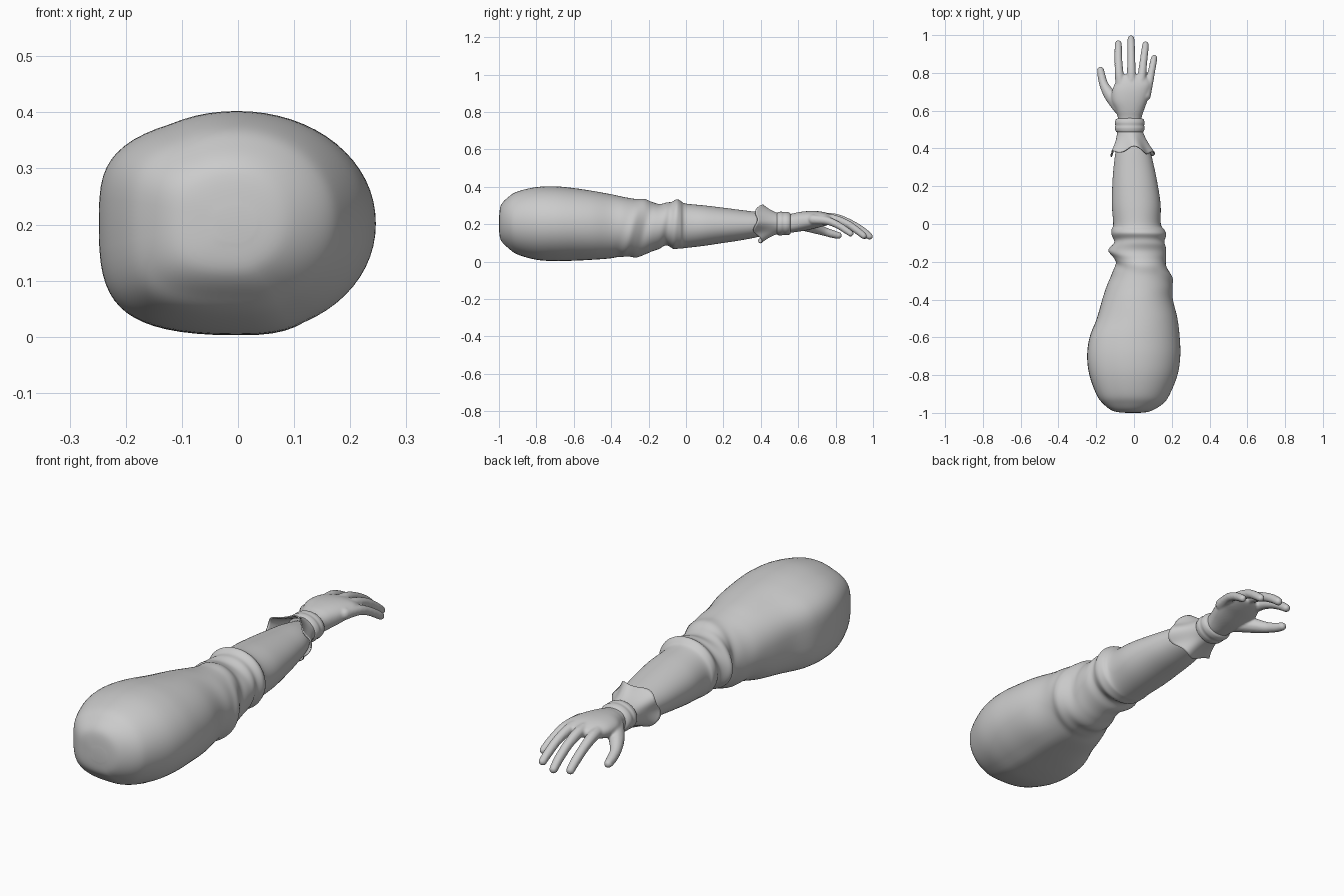
import bpy, bmesh, math
from mathutils import Vector


def spline(rows, steps):
    # uniform Catmull-Rom through rows of numbers
    out = []
    for i in range(len(rows) - 1):
        p = [rows[max(0, min(len(rows) - 1, i + k))] for k in (-1, 0, 1, 2)]
        for s in range(steps):
            t = s / steps
            out.append([0.5 * (2 * b + (c - a) * t + (2 * a - 5 * b + 4 * c - d) * t * t
                               + (3 * b - a - 3 * c + d) * t ** 3) for a, b, c, d in zip(*p)])
    return out + [list(rows[-1])]


def skin(bm, rings, caps=True):
    vs = [[bm.verts.new(p) for p in ring] for ring in rings]
    n = len(vs[0])
    for a, b in zip(vs, vs[1:]):
        for j in range(n):
            k = (j + 1) % n
            bm.faces.new((a[j], a[k], b[k], b[j]))
    if caps:
        bm.faces.new(vs[0][::-1])
        bm.faces.new(vs[-1])


def loft(bm, stations, n=64, steps=6, power=lambda t, y: 2.0, fold=lambda t, y: 0.0):
    # each station: y, left x, right x, bottom z, top z
    rings = []
    for y, x0, x1, z0, z1 in spline(stations, steps):
        ring = []
        for j in range(n):
            t = math.tau * j / n
            c, s, e = math.cos(t), math.sin(t), 2 / power(t, y)
            f = fold(t, y)
            ring.append(((x0 + x1) / 2 + ((x1 - x0) / 2 + f) * math.copysign(abs(c) ** e, c), y,
                         (z0 + z1) / 2 + ((z1 - z0) / 2 + f) * math.copysign(abs(s) ** e, s)))
        rings.append(ring)
    skin(bm, rings)


def finish(name, bm):
    bmesh.ops.recalc_face_normals(bm, faces=bm.faces)
    me = bpy.data.meshes.new(name)
    bm.to_mesh(me)
    bm.free()
    for p in me.polygons:
        p.use_smooth = True
    ob = bpy.data.objects.new(name, me)
    bpy.context.collection.objects.link(ob)
    return ob


# sleeve: puffed shoulder, gathered elbow, tapering forearm
def puff_power(t, y):
    fade = max(0, min(1, (-0.3 - y) / 0.3))
    return 2.05 + 1.1 * fade * max(0, math.cos(t - math.radians(208)))


def elbow_folds(t, y):
    g = lambda y0, w: math.exp(-((y - y0) / w) ** 2)
    right, left = max(0, math.cos(t)), max(0, -math.cos(t))
    down = max(0, math.cos(t + 0.6))
    up = math.sin(t)
    return (0.012 * down * g(-0.29 + 0.045 * up, 0.025) - 0.008 * right * g(-0.22 + 0.045 * up, 0.03)
            + 0.006 * g(-0.055 + 0.012 * up, 0.018) - 0.007 * g(-0.095 + 0.02 * up, 0.02)
            + 0.008 * left * g(-0.14 - 0.03 * up, 0.022) - 0.008 * left * g(-0.2 - 0.04 * up, 0.025))


bm = bmesh.new()
loft(bm, [
    (-1.0, -.04, .03, .17, .23), (-.99, -.11, .09, .115, .30), (-.95, -.165, .155, .072, .345),
    (-.9, -.2, .19, .038, .375), (-.8, -.236, .23, .01, .398), (-.7, -.248, .245, .003, .402),
    (-.6, -.235, .242, .005, .393), (-.5, -.197, .23, .01, .378), (-.4, -.168, .206, .018, .36),
    (-.33, -.145, .202, .033, .345), (-.27, -.12, .192, .022, .335), (-.22, -.103, .178, .038, .334),
    (-.18, -.11, .172, .055, .318), (-.14, -.128, .17, .068, .308), (-.1, -.112, .168, .082, .318),
    (-.06, -.112, .165, .072, .33), (-.03, -.118, .16, .07, .322), (0, -.11, .142, .073, .31),
    (.1, -.117, .141, .085, .30), (.2, -.115, .127, .1, .288), (.3, -.108, .107, .115, .275),
    (.4, -.094, .08, .135, .262), (.48, -.07, .03, .155, .245)], power=puff_power, fold=elbow_folds)
finish("sleeve", bm)

# flared wavy cuff opening back over the forearm
bm = bmesh.new()
rings = []
for i in range(15):
    u = i / 14
    w = u ** 1.5
    ring = []
    for j in range(80):
        t = math.tau * j / 80
        r = 1 + 0.07 * w * math.cos(5 * t + 0.4)
        edge = 0.385 - 0.016 * math.cos(2 * t) + 0.013 * math.cos(5 * t - 0.9)
        ring.append((-.022 + .01 * u + (.066 + .05 * w) * r * math.cos(t), .505 + (edge - .505) * u,
                     .203 + (.054 + .046 * w) * r * math.sin(t)))
    rings.append(ring)
skin(bm, rings, caps=False)
cuff = finish("cuff", bm)
cuff.modifiers.new("thickness", 'SOLIDIFY').thickness = 0.005

# rounded wristband
bm = bmesh.new()
loft(bm, [(.484, -.085, .04, .15, .255), (.49, -.096, .051, .142, .263), (.507, -.101, .056, .14, .267),
          (.522, -.099, .054, .142, .265), (.538, -.101, .056, .141, .266), (.553, -.096, .051, .145, .262),
          (.56, -.085, .04, .152, .255)], n=48)
finish("wristband", bm)

# hand: palm and digits fused into one smooth skin
bm = bmesh.new()
loft(bm, [(.5, -.08, .035, .155, .25), (.56, -.085, .04, .155, .255), (.6, -.098, .052, .16, .264),
          (.65, -.118, .07, .168, .27), (.7, -.117, .083, .18, .27), (.74, -.103, .09, .19, .264),
          (.775, -.08, .07, .202, .252), (.79, -.05, .04, .21, .245)], n=40, power=lambda t, y: 2.3)
# each digit: x, y, z, radius along its length
digits = {
    "thumb": [(-.075, .62, .205, .04), (-.125, .68, .185, .034), (-.158, .735, .163, .025),
              (-.172, .785, .147, .022), (-.177, .815, .14, .019)],
    "index": [(-.068, .71, .23, .028), (-.078, .79, .226, .025), (-.082, .86, .2, .022),
              (-.083, .92, .165, .021), (-.083, .955, .138, .019)],
    "middle": [(-.015, .72, .236, .028), (-.014, .80, .232, .025), (-.014, .87, .208, .022),
               (-.015, .94, .168, .021), (-.016, .981, .135, .019)],
    "ring": [(.03, .71, .236, .028), (.042, .79, .228, .024), (.05, .86, .203, .021),
             (.057, .915, .166, .02), (.061, .95, .138, .018)],
    "little": [(.062, .68, .225, .028), (.081, .755, .218, .023), (.093, .81, .196, .02),
               (.102, .855, .168, .019), (.107, .88, .15, .017)],
}
for path in digits.values():
    for x, y, z, r in spline(path, 9):
        new = bmesh.ops.create_icosphere(bm, subdivisions=2, radius=r)["verts"]
        bmesh.ops.translate(bm, verts=new, vec=Vector((x, y, z)))
hand = finish("hand", bm)
fuse = hand.modifiers.new("fuse", 'REMESH')
fuse.mode = 'VOXEL'
fuse.voxel_size = 0.005
fuse.use_smooth_shade = True
soft = hand.modifiers.new("soften", 'SMOOTH')
soft.factor = 0.5
soft.iterations = 8
